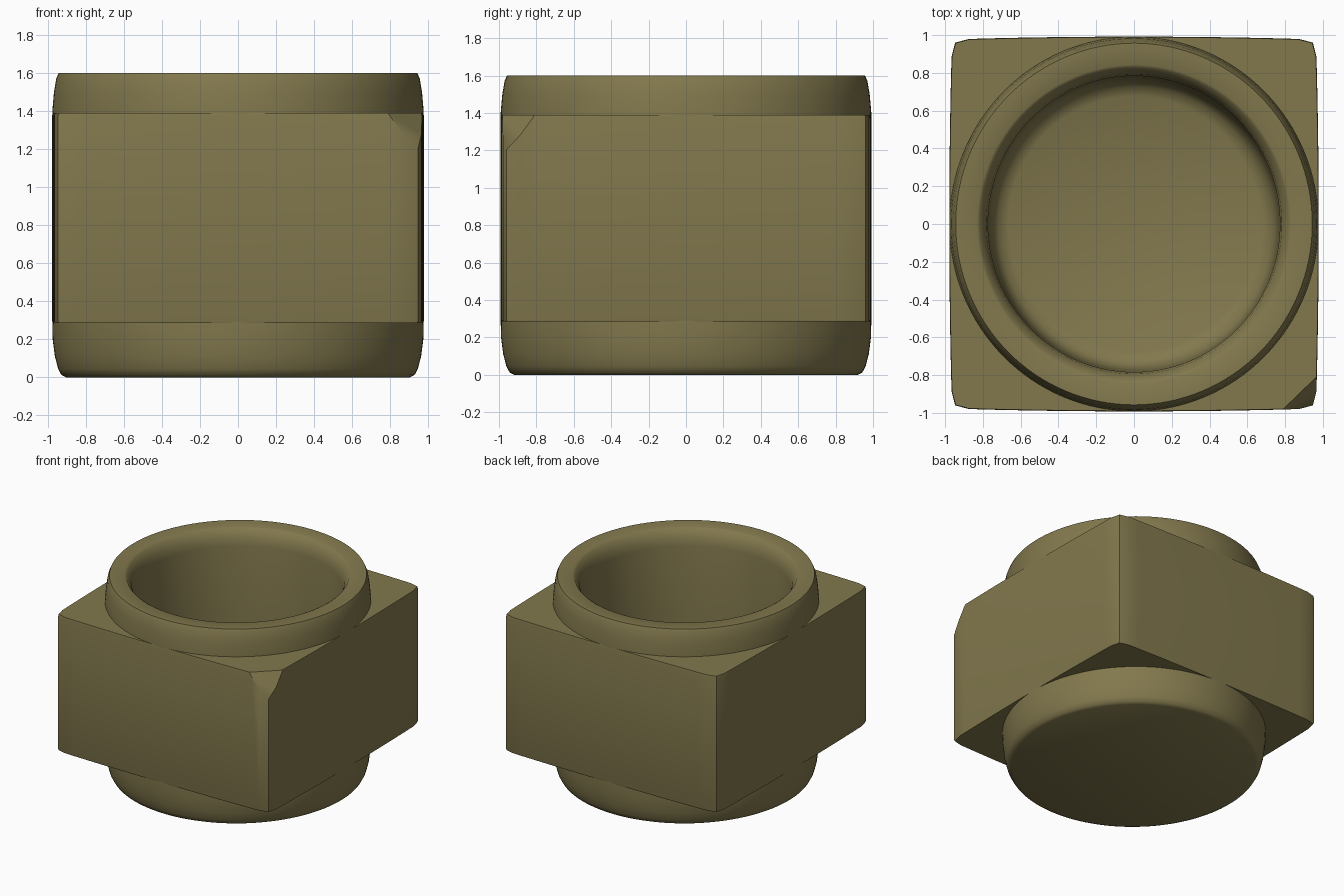
import bpy, bmesh, math
from mathutils import Vector

if "Cube" in bpy.data.objects:
    bpy.data.objects.remove(bpy.data.objects["Cube"])

SEG = 128
RX, RY = 0.978, 0.992         # slightly oval footprint

olive = bpy.data.materials.new("olive clay")
olive.diffuse_color = (0.225, 0.19, 0.075, 1)
olive.use_nodes = True
olive.node_tree.nodes["Principled BSDF"].inputs["Base Color"].default_value = olive.diffuse_color


def round_point(a, r, z):
    return (RX * r * math.cos(a), RY * r * math.sin(a), z)


def square_point(a, r, z, n=40):
    # square with rounded corners and softly bulging sides
    c, s = math.cos(a), math.sin(a)
    k = r / (abs(c) ** n + abs(s) ** n) ** (1 / n)
    t = min(abs(c), abs(s)) / max(abs(c), abs(s))
    k *= 1 - 0.015 * t * t
    return (RX * k * c, RY * k * s, z)


def sweep(loops, closed):
    """Skin a list of (point function, radius, z) rings."""
    bm = bmesh.new()
    rings = [[bm.verts.new(f(2 * math.pi * i / SEG, r, z)) for i in range(SEG)]
             for f, r, z in loops]
    pairs = list(zip(rings, rings[1:]))
    if closed:
        pairs.append((rings[-1], rings[0]))
    else:
        bm.faces.new(rings[0])
        bm.faces.new(rings[-1])
    for a, b in pairs:
        for i in range(SEG):
            j = (i + 1) % SEG
            bm.faces.new((a[i], a[j], b[j], b[i]))
    bmesh.ops.recalc_face_normals(bm, faces=bm.faces)
    return bm


def finish(bm, name):
    mesh = bpy.data.meshes.new(name)
    bm.to_mesh(mesh)
    bm.free()
    mesh.materials.append(olive)
    ob = bpy.data.objects.new(name, mesh)
    bpy.context.collection.objects.link(ob)
    bpy.ops.object.select_all(action='DESELECT')
    ob.select_set(True)
    bpy.context.view_layer.objects.active = ob
    bpy.ops.object.shade_smooth_by_angle(angle=math.radians(40))


# Round cup: underside, outer wall, rim, inner bowl
cup = [(0.925, 0.0), (0.95, 0.012), (0.968, 0.045), (0.985, 0.11), (0.997, 0.2), (0.999, 0.29),
       (0.999, 1.4), (0.99, 1.5), (0.978, 1.57), (0.965, 1.6),
       (0.85, 1.6), (0.835, 1.592), (0.8, 1.53), (0.79, 1.47),
       (0.785, 0.9), (0.78, 0.36), (0.765, 0.27), (0.735, 0.225), (0.68, 0.2)]
finish(sweep([(round_point, r, z) for r, z in cup], False), "cup")

# Square collar around the cup, hollow so the bowl stays open
collar = [(round_point, 0.9, 0.285), (square_point, 0.997, 0.285),
          (square_point, 1.0, 0.295), (square_point, 1.0, 1.375),
          (square_point, 0.997, 1.39), (round_point, 0.9, 1.39)]
bm = sweep(collar, True)
# Chipped top corner at the front right
p, q, s = Vector((0.80, -0.97, 1.39)), Vector((0.955, -0.82, 1.39)), Vector((0.94, -0.955, 1.22))
normal = (q - p).cross(s - p)
if normal.dot(Vector((1, -1, 1))) < 0:
    normal.negate()
bmesh.ops.bisect_plane(bm, geom=bm.verts[:] + bm.edges[:] + bm.faces[:],
                       plane_co=p, plane_no=normal, clear_outer=True)
bmesh.ops.holes_fill(bm, edges=[e for e in bm.edges if e.is_boundary])
bmesh.ops.recalc_face_normals(bm, faces=bm.faces)
finish(bm, "square_collar")
